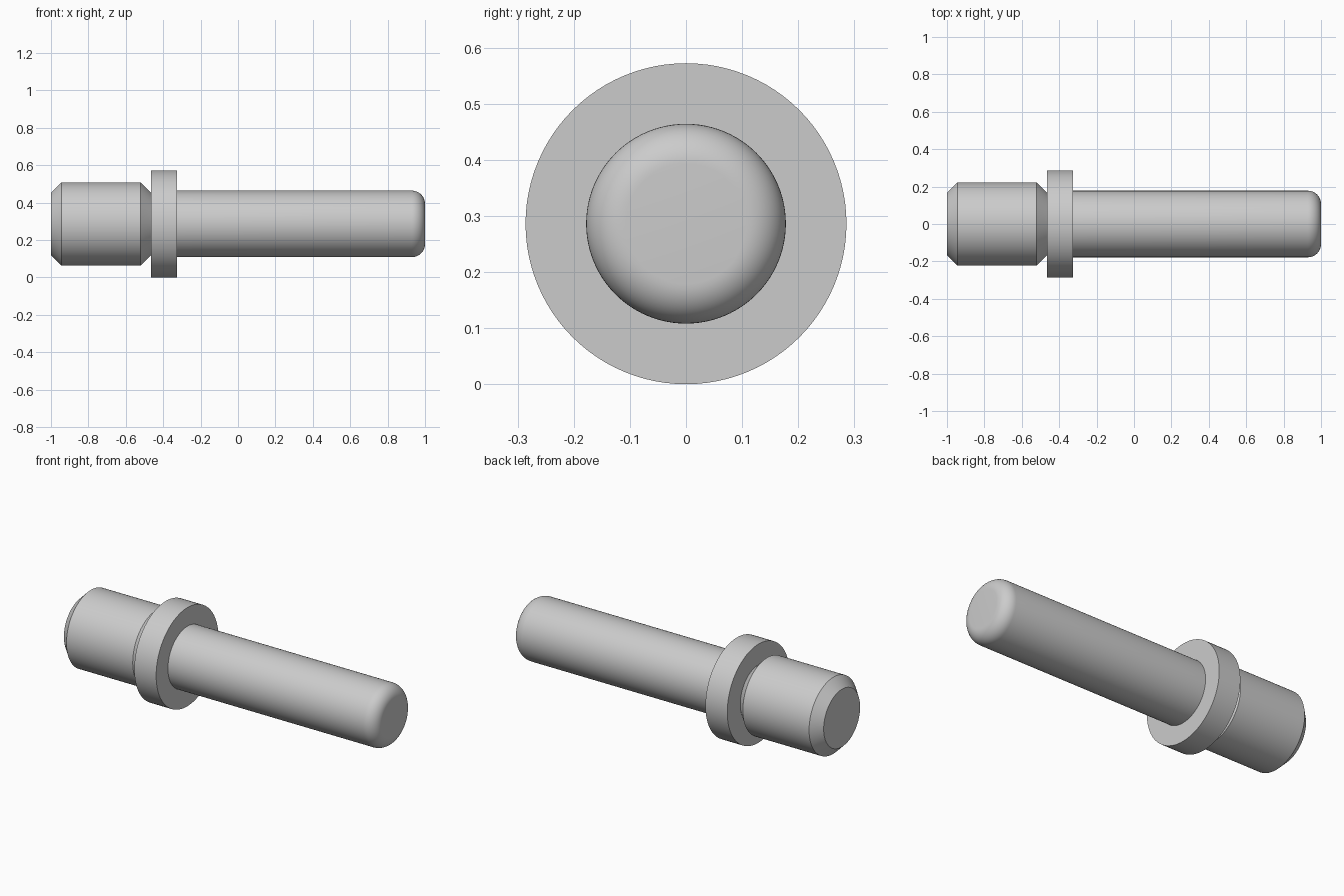
import bpy, bmesh, math
from mathutils import Matrix, Vector

cube = bpy.data.objects.get("Cube")
if cube:
    bpy.data.objects.remove(cube, do_unlink=True)

AXIS_HEIGHT = 0.286
SEGMENTS = 96

steel = bpy.data.materials.new("plain grey steel")
steel.use_nodes = True
grey = (0.6, 0.6, 0.6, 1)
steel.diffuse_color = grey
steel.node_tree.nodes["Principled BSDF"].inputs["Base Color"].default_value = grey


def turned_part(name, profile):
    """Spin (x, radius) points about the long axis and cap both ends."""
    bm = bmesh.new()
    rings = []
    for x, radius in profile:
        ring = []
        for i in range(SEGMENTS):
            turn = Matrix.Rotation(math.tau * i / SEGMENTS, 3, 'X')
            ring.append(bm.verts.new(turn @ Vector((x, 0, radius))))
        rings.append(ring)
    for a, b in zip(rings, rings[1:]):
        for i in range(SEGMENTS):
            j = (i + 1) % SEGMENTS
            bm.faces.new((a[i], a[j], b[j], b[i]))
    bm.faces.new(rings[0])
    bm.faces.new(rings[-1])
    bmesh.ops.recalc_face_normals(bm, faces=bm.faces)
    mesh = bpy.data.meshes.new(name)
    bm.to_mesh(mesh)
    bm.free()
    mesh.materials.append(steel)
    part = bpy.data.objects.new(name, mesh)
    part.location.z = AXIS_HEIGHT
    bpy.context.collection.objects.link(part)
    bpy.ops.object.select_all(action='DESELECT')
    part.select_set(True)
    bpy.context.view_layer.objects.active = part
    bpy.ops.object.shade_smooth_by_angle(angle=math.radians(30))
    return part


# Thick plug, chamfered at both ends
turned_part("chamfered_plug", [(-1, 0.167), (-0.945, 0.222), (-0.52, 0.222), (-0.465, 0.167)])

# Flat collar
turned_part("collar", [(-0.465, 0.286), (-0.325, 0.286)])

# Long pin with a rounded tip
shaft_radius, fillet = 0.178, 0.071
tip = []
for step in range(13):
    angle = math.pi / 2 * step / 12
    tip.append((1 - fillet + fillet * math.sin(angle),
                shaft_radius - fillet + fillet * math.cos(angle)))
turned_part("rounded_pin", [(-0.325, shaft_radius)] + tip)
